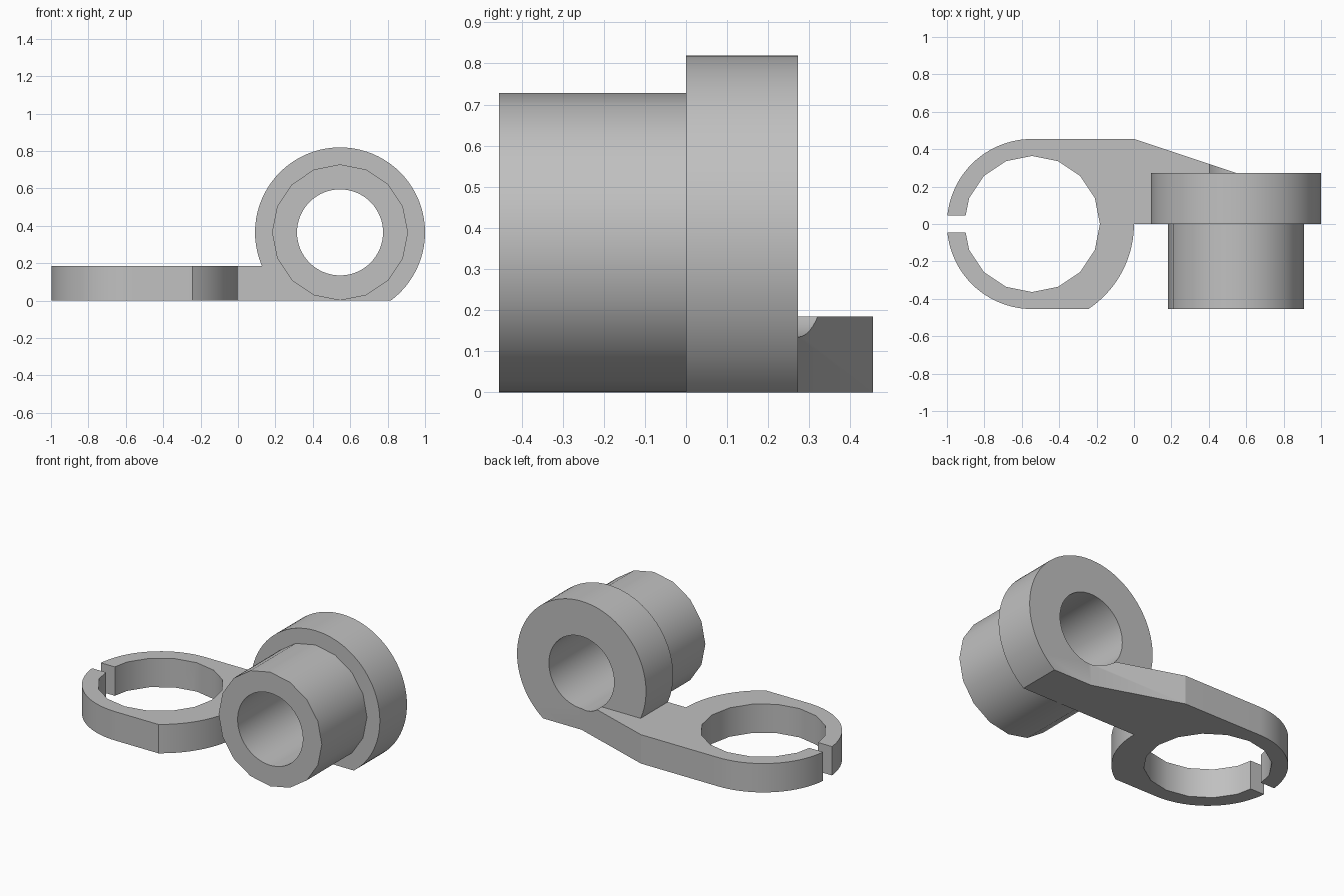
import bpy, bmesh
from math import cos, sin, pi, radians, sqrt, asin, acos
from mathutils import Vector

cube = bpy.data.objects.get("Cube")
if cube:
    bpy.data.objects.remove(cube)

grey = bpy.data.materials.new("light grey")
grey.use_nodes = True
colour = (0.53, 0.53, 0.53, 1)
grey.diffuse_color = colour
grey.node_tree.nodes["Principled BSDF"].inputs["Base Color"].default_value = colour

R = 0.4545            # outer radius of clip and flange
BARREL = 0.3636       # barrel and clip hole radius
BORE = 0.23
FLANGE_Y = 0.273      # flange back
PLATE = 0.184         # plate thickness
CLIP = Vector((-1 + R, 0))
AXIS = Vector((1 - R, BARREL + 0.001))


def arc(centre, r, start, end, n):
    return [centre + Vector((cos(a), sin(a))) * r
            for a in (start + (end - start) * i / n for i in range(n + 1))]


def circle(centre, r, n):
    return arc(centre, r, 0, 2 * pi, n)[:-1]


def prism(name, points, low, high, upright=True):
    """Extrude a profile along z, or along y when not upright."""
    bm = bmesh.new()
    place = (lambda p: (p.x, p.y, low)) if upright else (lambda p: (p.x, low, p.y))
    face = bm.faces.new([bm.verts.new(place(p)) for p in points])
    new = bmesh.ops.extrude_face_region(bm, geom=[face])["geom"]
    move = Vector((0, 0, high - low) if upright else (0, high - low, 0))
    bmesh.ops.translate(bm, vec=move, verts=[v for v in new if isinstance(v, bmesh.types.BMVert)])
    bmesh.ops.recalc_face_normals(bm, faces=bm.faces)
    mesh = bpy.data.meshes.new(name)
    bm.to_mesh(mesh)
    bm.free()
    mesh.materials.append(grey)
    obj = bpy.data.objects.new(name, mesh)
    bpy.context.collection.objects.link(obj)
    return obj


def combine(target, tool, operation):
    mod = target.modifiers.new(tool.name, 'BOOLEAN')
    mod.object, mod.operation, mod.solver = tool, operation, 'EXACT'
    bpy.context.view_layer.objects.active = target
    bpy.ops.object.modifier_apply(modifier=mod.name)
    bpy.data.objects.remove(tool)


# Plate outline: round clip end, wider right shoulder, tapered arm
shoulder = -CLIP.x
outline = arc(CLIP, R, pi / 2, 3 * pi / 2, 48)
outline += arc(CLIP, shoulder, -asin(R / shoulder), 0, 20)
outline += [Vector((AXIS.x, 0)), Vector((AXIS.x, FLANGE_Y)), Vector((0, R))]
body = prism("clip_bracket", outline, 0, PLATE)

# Clip hole and the slot that splits it
combine(body, prism("clip_hole", circle(CLIP, BARREL, 16), -0.1, 0.4), 'DIFFERENCE')
slot = [Vector(p) for p in ((-1.1, -0.045), (-0.8, -0.045), (-0.8, 0.045), (-1.1, 0.045))]
combine(body, prism("slot", slot, -0.1, 0.4), 'DIFFERENCE')

# Flange with a flat underside, and the faceted barrel in front
cut = acos(AXIS.y / R)
ring = arc(AXIS, R, cut - pi / 2, 3 * pi / 2 - cut, 64)
for p in (ring[0], ring[-1]):
    p.y = 0
combine(body, prism("flange", ring, 0, FLANGE_Y, False), 'UNION')
combine(body, prism("barrel", circle(AXIS, BARREL, 16), -R, 0.1, False), 'UNION')

# Bore through barrel, flange and arm
combine(body, prism("bore", circle(AXIS, BORE, 64), -0.6, 0.6, False), 'DIFFERENCE')

# Smooth curved walls; keep the arm bend crisp
bpy.ops.object.select_all(action='DESELECT')
body.select_set(True)
bpy.context.view_layer.objects.active = body
bpy.ops.object.shade_smooth_by_angle(angle=radians(30))
for e in body.data.edges:
    a, b = (body.data.vertices[i].co for i in e.vertices)
    if all(abs(v.x) < 0.001 and v.y > 0.4 for v in (a, b)):
        e.use_edge_sharp = True
